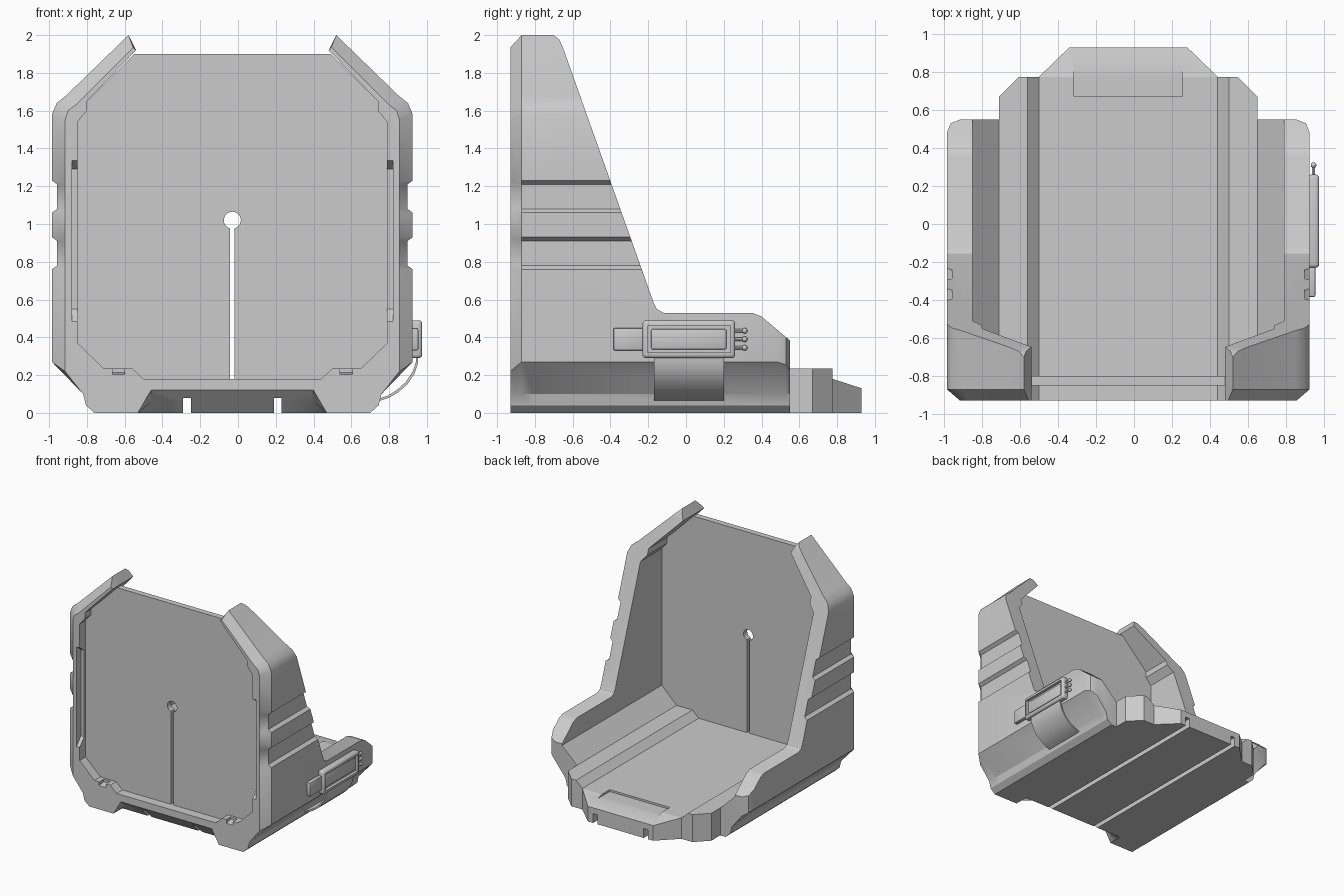
import bpy, bmesh, math
from mathutils import Vector

if "Cube" in bpy.data.objects:
    bpy.data.objects.remove(bpy.data.objects["Cube"])

C = -0.03  # symmetry plane of the shell
mat = bpy.data.materials.new("plain grey")
mat.diffuse_color = (0.6, 0.6, 0.6, 1)
mat.use_nodes = True
mat.node_tree.nodes["Principled BSDF"].inputs["Base Color"].default_value = mat.diffuse_color


def finish(bm, name):
    bmesh.ops.recalc_face_normals(bm, faces=bm.faces)
    me = bpy.data.meshes.new(name)
    bm.to_mesh(me)
    bm.free()
    me.materials.append(mat)
    ob = bpy.data.objects.new(name, me)
    bpy.context.collection.objects.link(ob)
    return ob


def loft(name, rings):
    """Closed solid through rings of 3D points."""
    bm = bmesh.new()
    vs = [[bm.verts.new(p) for p in r] for r in rings]
    n = len(vs[0])
    for a, b in zip(vs, vs[1:]):
        for i in range(n):
            j = (i + 1) % n
            bm.faces.new((a[i], a[j], b[j], b[i]))
    bm.faces.new(vs[0])
    bm.faces.new(vs[-1][::-1])
    return finish(bm, name)


def along_y(name, pts, y0, y1):
    return loft(name, [[(x, y, z) for x, z in pts] for y in (y0, y1)])


def along_x(name, pts, x0, x1):
    return loft(name, [[(x, y, z) for y, z in pts] for x in (x0, x1)])


def box(name, x0, x1, y0, y1, z0, z1):
    return along_y(name, [(x0, z0), (x1, z0), (x1, z1), (x0, z1)], y0, y1)


def mirrored(half):
    """Right half (x, z) outline mirrored about the symmetry plane."""
    return [(C + x, z) for x, z in half] + [(C - x, z) for x, z in reversed(half)]


def modify(ob, kind, **props):
    m = ob.modifiers.new("m", kind)
    for k, v in props.items():
        setattr(m, k, v)
    bpy.context.view_layer.objects.active = ob
    bpy.ops.object.modifier_apply(modifier=m.name)


def cut(ob, cutter, op='DIFFERENCE', keep=False):
    modify(ob, 'BOOLEAN', object=cutter, operation=op, solver='EXACT')
    if not keep:
        bpy.data.objects.remove(cutter)


# shell: one cross-section lofted front to back, chamfered at both ends
inner = [(.47, .18), (.53, .235), (.68, .235), (.82, .37), (.82, 1.54),
         (.77, 1.6), (.77, 1.65), (.51, 1.92)]
grooves = [1.23, 1.21, 1.08, 1.06, .93, .91, .78, .76]


def section(inset, groove, channel):
    k = inset / .07
    top = [(.55 - .025 * k, 2.0 - .065 * k), (.88 - .05 * k, 1.68 - .05 * k),
           (.93 - .06 * k, 1.64 - .04 * k), (.955 - inset, 1.58 - .03 * k)]
    side = [(.955 - inset - (groove if i % 4 in (1, 2) else 0), z)
            for i, z in enumerate(grooves)]
    low = [(.955 - inset, .27 - .05 * k), (.79, .1), (.775, .04), (.73, 0),
           (.5, 0), (.43, channel)]
    return mirrored(inner + top + side + low)


shell = loft("shell", [[(x, y, z) for x, z in section(i, g, ch)] for y, i, g, ch in (
    (-.93, .07, 0, .12), (-.87, 0, .028, .06), (-.81, 0, .028, 0),
    (.48, 0, .028, 0), (.53, .02, 0, 0), (.55, .07, 0, 0))])

# side outline trims the walls
cut(shell, along_x("outline", [
    (-1, -.1), (-1, 2.1), (-.73, 2.1), (-.70, 2.0), (-.67, 1.975), (-.65, 1.93),
    (-.17, .58), (-.155, .55), (-.12, .53), (.35, .53), (.4, .51), (.56, .375),
    (.7, .37), (.7, -.1)], -1.2, 1.2), 'INTERSECT')

# inner slots and clip notches in front of the panel
for s in (-1, 1):
    cut(shell, along_x("slot", [(-.95, .46), (-.87, .55), (-.87, 1.29), (-.95, 1.35)],
                       *sorted((C + s * .78, C + s * .85))))
    cut(shell, along_x("notch", [(-.95, .2), (-.87, .215), (-.87, .26), (-.95, .26)],
                       *sorted((C + s * .57, C + s * .635))))

# front lip of the tray in two steps
lip = loft("tray_end", [[(x, y, z) for x, z in mirrored(
    [(.47, .18), (.53, .235), (w, .235), (w, 0)])]
    for y, w in ((.55, .68), (.67, .68), (.775, .575))])
nose = loft("tray_nose", [[(x, y, z) for x, z in mirrored([(w, h), (w, 0)])]
                          for y, w, h in ((.775, .47, .18), (.93, .31, .13))])

# finger pocket and two guide grooves underneath
for ob in (lip, nose):
    cut(ob, box("pocket", C - .285, C + .285, .67, .95, .163, .3))
for ob in (shell, lip, nose):
    for s in (-1, 1):
        cut(ob, box("guide", C + s * .24 - .02, C + s * .24 + .02, -1, 1.1, -.1, .08))

# wall panel with keyhole slit
a0 = math.asin(.0125 / .045)
hole = [(.045 * math.sin(t), 1.02 - .045 * math.cos(t)) for t in
        [a0 + (math.pi - a0) * i / 12 for i in range(13)]]
half = [(.0125, .175)]
right = [(.82, 1.54), (.78, 1.64), (.52, 1.9)]
base = [(.47, .175), (.53, .23), (.68, .23), (.82, .37)]
outer = base + right
loop = [(x, z) for x, z in half] + outer + [(-x, z) for x, z in reversed(outer)]
loop += [(-.0125, .175)] + [(-x, z) for x, z in hole] + list(reversed(hole[:-1]))
panel = along_y("wall_panel", [(C + x, z) for x, z in loop], -.85, -.80)

# side device: framed case, connector, pins and curved bracket
case = box("device_case", .915, .975, -.23, .26, .29, .49)
modify(case, 'BEVEL', width=.018, segments=3)
cut(case, box("window", .95, 1.1, -.205, .235, .32, .46))
cover = box("device_cover", .92, .962, -.185, .215, .335, .445)
plug = box("device_plug", .9, .955, -.385, -.22, .33, .45)
for ob in (cover, plug):
    modify(ob, 'BEVEL', width=.01, segments=2)
parts = [shell, lip, nose, panel, case, cover, plug]
for z in (.345, .39, .435):
    bm = bmesh.new()
    r = bmesh.ops.create_cone(bm, cap_ends=True, segments=12, radius1=.009, radius2=.009, depth=.07)
    bmesh.ops.rotate(bm, verts=r['verts'], matrix=Vector((0, 0, 1)).rotation_difference(
        Vector((0, 1, 0))).to_matrix())
    r = bmesh.ops.create_uvsphere(bm, u_segments=14, v_segments=8, radius=.015)
    bmesh.ops.translate(bm, verts=r['verts'], vec=(0, .035, 0))
    bmesh.ops.translate(bm, verts=bm.verts, vec=(.945, .275, z))
    parts.append(finish(bm, "device_pin"))
curve = [(.955, .3), (.952, .26), (.935, .21), (.9, .155), (.85, .11), (.8, .08), (.755, .065)]
parts.append(along_y("device_bracket", curve + [(x - .01, z + .01) for x, z in reversed(curve)],
                     -.17, .2))

# smooth shading with crisp edges
bpy.ops.object.select_all(action='DESELECT')
for ob in parts:
    ob.select_set(True)
bpy.context.view_layer.objects.active = shell
bpy.ops.object.shade_smooth_by_angle(angle=math.radians(30))
